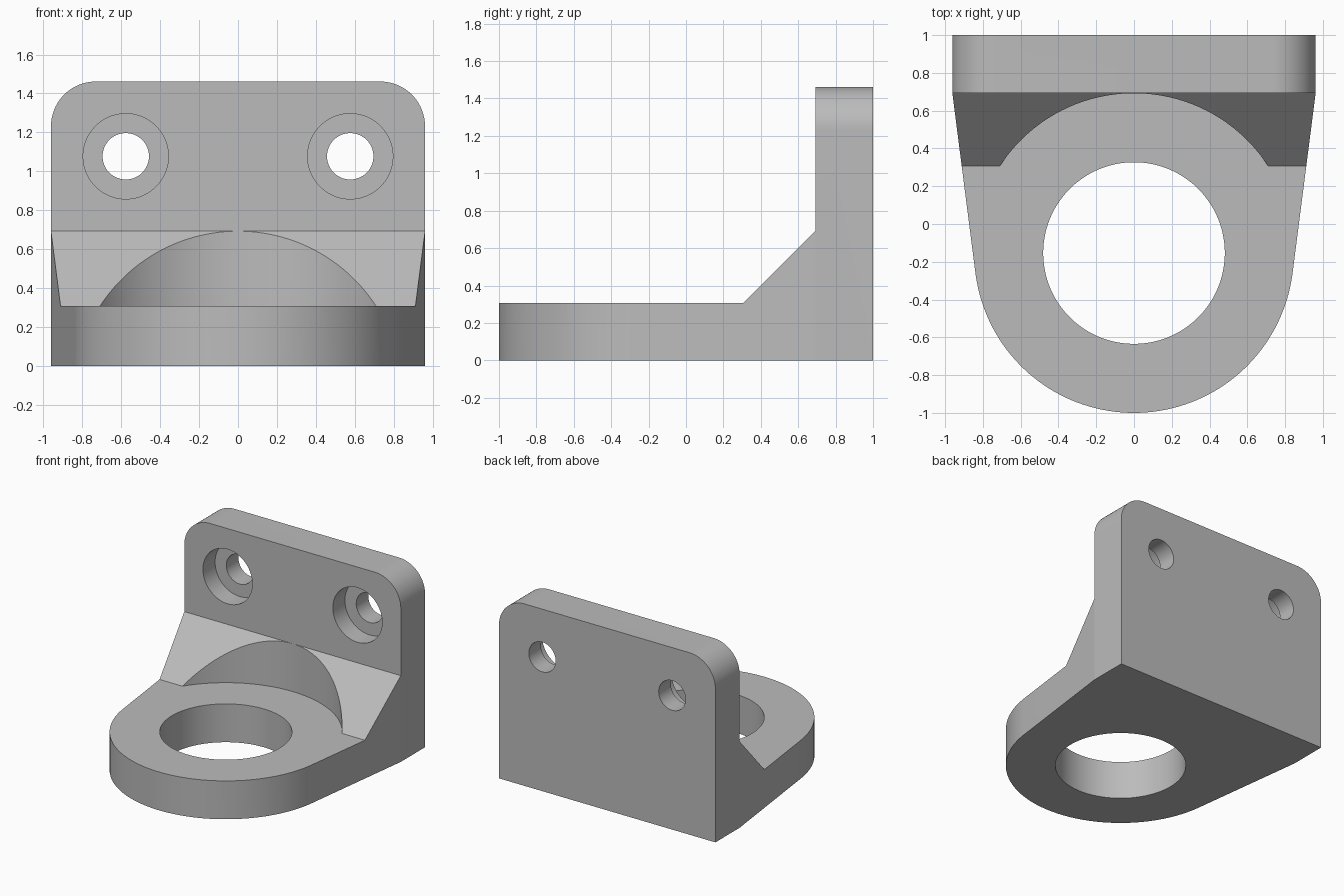
import bpy, bmesh
from math import radians, sin, cos, atan2, acos, hypot
from mathutils import Matrix, Vector

cube = bpy.data.objects.get("Cube")
if cube:
    bpy.data.objects.remove(cube, do_unlink=True)

U = 1 / 26               # design unit
HALF_W, HEIGHT, THICK = 25 * U, 38 * U, 8 * U
BACK, PLATE_Y = 1.0, 1 - THICK
RING_R, RING_Y = 22 * U, -1 + 22 * U
GUSSET = 10 * U


def arc(cx, cy, r, a0, a1, n):
    return [(cx + r * cos(a0 + (a1 - a0) * i / n),
             cy + r * sin(a0 + (a1 - a0) * i / n)) for i in range(n + 1)]


def prism(name, points, place, direction):
    """Extrude a 2D profile; place maps it to 3D."""
    bm = bmesh.new()
    face = bm.faces.new([bm.verts.new(place(a, b)) for a, b in points])
    new = bmesh.ops.extrude_face_region(bm, geom=[face])["geom"]
    bmesh.ops.translate(bm, vec=direction,
                        verts=[v for v in new if isinstance(v, bmesh.types.BMVert)])
    bmesh.ops.recalc_face_normals(bm, faces=bm.faces)
    return finish(name, bm)


def cylinder(name, r, start, end, segments=128):
    start, end = Vector(start), Vector(end)
    axis = end - start
    turn = axis.to_track_quat("Z", "Y").to_matrix().to_4x4()
    spin = Matrix.Rotation(radians(180 / segments), 4, "Z")
    bm = bmesh.new()
    bmesh.ops.create_cone(bm, cap_ends=True, segments=segments, radius1=r, radius2=r,
                          depth=axis.length,
                          matrix=Matrix.Translation((start + end) / 2) @ turn @ spin)
    return finish(name, bm)


def finish(name, bm):
    mesh = bpy.data.meshes.new(name)
    bm.to_mesh(mesh)
    bm.free()
    obj = bpy.data.objects.new(name, mesh)
    bpy.context.collection.objects.link(obj)
    return obj


# Plan outline: rounded nose with tangent sides widening to the back plate
reach = PLATE_Y - RING_Y
tangent = atan2(reach, HALF_W) - acos(RING_R / hypot(HALF_W, reach))
plan = arc(0, RING_Y, RING_R, radians(-180) - tangent, tangent, 72)
plan += [(HALF_W, PLATE_Y), (HALF_W, BACK), (-HALF_W, BACK), (-HALF_W, PLATE_Y)]
bracket = prism("bracket", plan, lambda x, y: (x, y, 0), (0, 0, HEIGHT))

# Side outline: base, sloped gusset and upright plate
side = [(-1.2, -0.2), (-1.2, THICK), (PLATE_Y - GUSSET, THICK),
        (PLATE_Y, THICK + GUSSET), (PLATE_Y, 1.7), (1.2, 1.7), (1.2, -0.2)]
side_cut = prism("side_cutter", side, lambda y, z: (-1.2, y, z), (2.4, 0, 0))

# Front outline: upright plate with rounded top corners
R = 6 * U
front = [(-1.1, -0.1), (1.1, -0.1), (1.1, 0.9), (HALF_W, 0.9)]
front = [(-HALF_W, -0.1), (HALF_W, -0.1)]
front += arc(HALF_W - R, HEIGHT - R, R, 0, radians(90), 24)
front += arc(R - HALF_W, HEIGHT - R, R, radians(90), radians(180), 24)
front_cut = prism("front_cutter", front, lambda x, z: (x, -1.2, z), (0, 2.4, 0))

# Bores: main hole, clearance above the ring, counterbored screw holes
cuts = [(side_cut, "INTERSECT"), (front_cut, "INTERSECT"),
        (cylinder("ring_clearance", RING_R, (0, RING_Y, THICK), (0, RING_Y, 1.7)), "DIFFERENCE"),
        (cylinder("main_bore", 12.5 * U, (0, RING_Y, -0.2), (0, RING_Y, 0.8)), "DIFFERENCE")]
for s in (-1, 1):
    x, z = s * 15 * U, 28 * U
    cuts += [(cylinder("screw_bore", 3.1 * U, (x, 0.5, z), (x, 1.2, z), 96), "DIFFERENCE"),
             (cylinder("counterbore", 5.7 * U, (x, 0.5, z), (x, PLATE_Y + 4 * U, z), 96), "DIFFERENCE")]

for cutter, operation in cuts:
    cutter.hide_render = True
    mod = bracket.modifiers.new(cutter.name, "BOOLEAN")
    mod.object, mod.operation, mod.solver = cutter, operation, "EXACT"

# Bake the booleans and drop the cutters
graph = bpy.context.evaluated_depsgraph_get()
baked = bpy.data.meshes.new_from_object(bracket.evaluated_get(graph))
bracket.modifiers.clear()
bracket.data = baked
for cutter, _ in cuts:
    bpy.data.objects.remove(cutter, do_unlink=True)

# Plain grey finish
grey = bpy.data.materials.new("grey_metal")
grey.use_nodes = True
colour = (0.5, 0.5, 0.5, 1)
grey.diffuse_color = colour
grey.node_tree.nodes["Principled BSDF"].inputs["Base Color"].default_value = colour
bracket.data.materials.clear()
bracket.data.materials.append(grey)

bpy.ops.object.select_all(action="DESELECT")
bracket.select_set(True)
bpy.context.view_layer.objects.active = bracket
bpy.ops.object.shade_smooth_by_angle(angle=radians(5))
